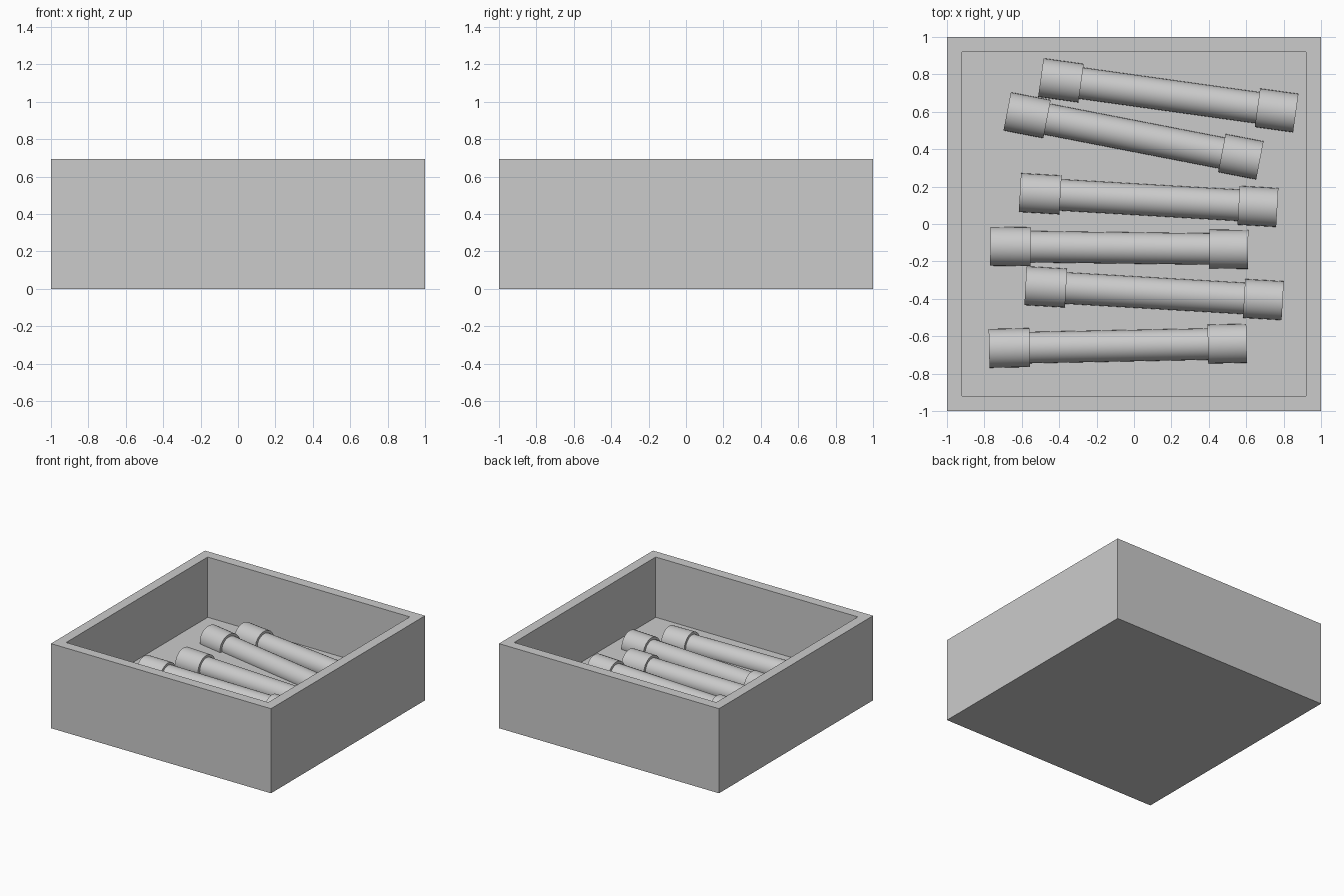
import bpy
import bmesh
from math import radians
from mathutils import Vector

if "Cube" in bpy.data.objects:
    bpy.data.objects.remove(bpy.data.objects["Cube"])

HEIGHT, FLOOR, INNER = 0.695, 0.20, 0.885
ROD_Z = 0.217
CAP_R, SHAFT_R = 0.104, 0.084
LEFT_CAP, RIGHT_CAP = 0.217, 0.207


def finish(name, bm):
    bmesh.ops.recalc_face_normals(bm, faces=bm.faces)
    mesh = bpy.data.meshes.new(name)
    bm.to_mesh(mesh)
    bm.free()
    obj = bpy.data.objects.new(name, mesh)
    bpy.context.collection.objects.link(obj)
    return obj


# Open tray: inset the top of a block and push the inner face down
bm = bmesh.new()
bmesh.ops.create_cube(bm, size=1)
bmesh.ops.scale(bm, vec=(2, 2, HEIGHT), verts=bm.verts)
bmesh.ops.translate(bm, vec=(0, 0, HEIGHT / 2), verts=bm.verts)
top = max(bm.faces, key=lambda f: f.calc_center_median().z)
bmesh.ops.inset_region(bm, faces=[top], thickness=1 - INNER)
well = bmesh.ops.extrude_discrete_faces(bm, faces=[top])["faces"][0]
bmesh.ops.translate(bm, vec=(0, 0, FLOOR - HEIGHT), verts=well.verts)
finish("tray", bm)


# Rod with a thicker collar at each end, as one stepped profile of rings
def rod(name, start, end, sides=32):
    a, b = Vector((*start, ROD_Z)), Vector((*end, ROD_Z))
    length = (b - a).length
    profile = [(0, CAP_R), (LEFT_CAP, CAP_R), (LEFT_CAP, SHAFT_R),
               (length - RIGHT_CAP, SHAFT_R), (length - RIGHT_CAP, CAP_R),
               (length, CAP_R)]
    bm = bmesh.new()
    rings = []
    for t, r in profile:
        ring = bmesh.ops.create_circle(bm, segments=sides, radius=r)["verts"]
        bmesh.ops.translate(bm, vec=(0, 0, t), verts=ring)
        rings.append(ring)
    for lower, upper in zip(rings, rings[1:]):
        for i in range(sides):
            j = (i + 1) % sides
            bm.faces.new((lower[i], lower[j], upper[j], upper[i]))
    bm.faces.new(rings[0])
    bm.faces.new(rings[-1])
    obj = finish(name, bm)
    obj.location = a
    obj.rotation_euler = (b - a).to_track_quat('Z', 'Y').to_euler()
    bpy.ops.object.select_all(action='DESELECT')
    obj.select_set(True)
    bpy.context.view_layer.objects.active = obj
    bpy.ops.object.shade_smooth_by_angle(angle=radians(35))


# Six loose rods half settled in the tray floor
rods = [((-0.498, 0.783), (0.865, 0.593)),
        ((-0.678, 0.602), (0.673, 0.34)),
        ((-0.61, 0.168), (0.766, 0.088)),
        ((-0.768, -0.119), (0.61, -0.136)),
        ((-0.58, -0.33), (0.795, -0.41)),
        ((-0.775, -0.665), (0.602, -0.638))]
for n, (start, end) in enumerate(rods, 1):
    rod(f"collared_rod_{n}", start, end)
